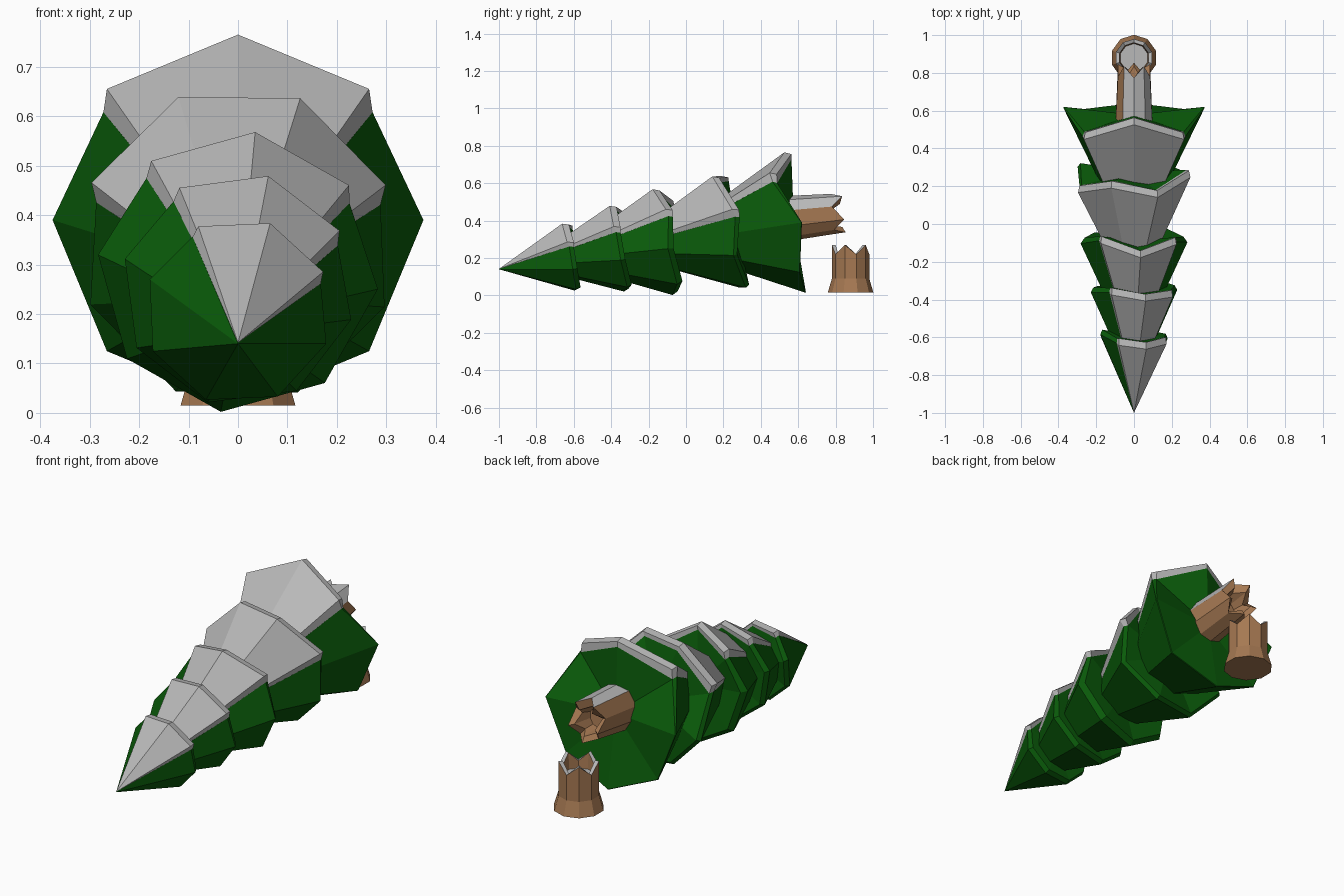
import bpy
import bmesh
from math import sin, cos, pi, radians
from mathutils import Matrix, Vector

cube = bpy.data.objects.get("Cube")
if cube:
    bpy.data.objects.remove(cube)


def material(name, rgb):
    m = bpy.data.materials.new(name)
    m.use_nodes = True
    m.diffuse_color = (*rgb, 1)
    m.node_tree.nodes["Principled BSDF"].inputs["Base Color"].default_value = (*rgb, 1)
    return m


GREEN = material("needle_green", (0.003, 0.107, 0.003))
SNOW = material("snow_white", (0.48, 0.48, 0.48))
BROWN = material("bark_brown", (0.38, 0.19, 0.085))


def finish(name, bm, mats):
    bmesh.ops.recalc_face_normals(bm, faces=bm.faces)
    mesh = bpy.data.meshes.new(name)
    bm.to_mesh(mesh)
    bm.free()
    for m in mats:
        mesh.materials.append(m)
    obj = bpy.data.objects.new(name, mesh)
    bpy.context.collection.objects.link(obj)
    return obj


def axis_z(y):
    return 0.14 + 0.156 * (y + 1)


def tier(n, tip_y, back_y, mid_z, r, tilt, phase, snow_count, lip, hollow, ragged):
    """One eight-sided layer of branches with a slab of snow on its upper faces.
    ragged: how far each rim corner is pushed back, in hundredths."""
    first = 1 if n == 5 else 0
    snow_span = range(first, first + snow_count)

    def point(i, scale, off, shift=0.0):
        a = radians(phase + 45 * (i + shift))
        h = r * scale * sin(a)
        return Vector((r * scale * cos(a), back_y - tilt * h + off + ragged[i] / 100,
                       mid_z + h))

    def lean(i):
        # The snow's lower edges rest further round the cone
        return -0.14 if i == snow_span[0] else 0.14 if i == snow_span[-1] else 0.0

    tip = Vector((0, tip_y, axis_z(tip_y)))

    # Green branches: cone, narrow rim, closed back
    bm = bmesh.new()
    apex = bm.verts.new(tip)
    back = bm.verts.new((0, back_y + hollow, mid_z))
    front_ring, back_ring = [], []
    for i in range(8):
        if i in snow_span:
            front, rear = point(i, 0.93, -0.02, lean(i)), point(i, 0.9, 0.004, lean(i))
        else:
            front, rear = point(i, 1, 0), point(i, 1 - 2.5 * lip, lip)
        front_ring.append(bm.verts.new(front))
        back_ring.append(bm.verts.new(rear))
    for i in range(8):
        j = (i + 1) % 8
        bm.faces.new((apex, front_ring[i], front_ring[j]))
        bm.faces.new((front_ring[i], back_ring[i], back_ring[j], front_ring[j]))
        bm.faces.new((back_ring[i], back, back_ring[j]))
    finish(f"branch_layer_{n}", bm, [GREEN])

    # Snow slab following the upper faces
    bm = bmesh.new()
    apex = bm.verts.new(tip + Vector((0, 0, 0.002)))
    cols = [[bm.verts.new(p) for p in (point(i, 1, -0.03), point(i, 0.975, 0.006),
                                       point(i, 0.9, 0.004, lean(i)),
                                       point(i, 0.93, -0.02, lean(i)))]
            for i in snow_span]
    for a, b in zip(cols, cols[1:]):
        bm.faces.new((apex, a[0], b[0]))
        for k in range(3):
            bm.faces.new((a[k], a[k + 1], b[k + 1], b[k]))
        bm.faces.new((a[3], apex, b[3]))
    for c in (cols[0], cols[-1]):
        bm.faces.new((apex, c[0], c[3]))
        bm.faces.new(c)
    finish(f"snow_layer_{n}", bm, [SNOW])


# Layers from the tip to the widest end
tier(1, -1.00, -0.60, 0.205, 0.190, 0.07, 25, 3, 0.025, 0.01, (0, -2, 0, 2, -1, -1, 0, -1))
tier(2, -0.87, -0.355, 0.25, 0.237, 0.10, 30, 3, 0.025, 0.01, (1, 0, 3, 0, -1, 0, 2, 0))
tier(3, -0.71, -0.10, 0.285, 0.285, 0.10, 38, 3, 0.03, 0.01, (4, -2, 5, 0, 1, 0, 3, 0))
tier(4, -0.41, 0.275, 0.34, 0.322, 0.15, 22, 4, 0.02, 0.0, (2, -6, -1, -6, 1, -4, 0, -4))
tier(5, -0.15, 0.597, 0.39, 0.375, 0.11, 0, 3, 0.003, -0.02, (2, -9, 0, -9, 2, -2, 0, -2))


def broken_wood(name, rings, matrix, snow_rule, puff):
    """Ten-sided broken wood: rings are (radius, height, splinter height)."""
    bm = bmesh.new()
    loops = []
    for r, z, jag in rings:
        loops.append([bm.verts.new((r * cos(pi * i / 5 + pi / 10),
                                    r * sin(pi * i / 5 + pi / 10),
                                    z + (jag if i % 2 else -jag))) for i in range(10)])
    level = {}
    for k, (a, b) in enumerate(zip(loops, loops[1:])):
        for i in range(10):
            j = (i + 1) % 10
            level[bm.faces.new((a[i], a[j], b[j], b[i]))] = k
    level[bm.faces.new(loops[0])] = -1
    level[bm.faces.new(loops[-1])] = len(rings)
    bm.transform(matrix)
    bmesh.ops.recalc_face_normals(bm, faces=bm.faces)
    snowy = [f for f in bm.faces if snow_rule(level[f], f.normal)]
    for f in snowy:
        f.material_index = 1
    # Thicken the snow on top
    for v in {v for f in snowy for v in f.verts}:
        v.co.z += puff
    finish(name, bm, [BROWN, SNOW])


# Standing stump with snow on the splintered rim and in the hollow
broken_wood("stump",
            [(0.122, 0, 0), (0.1, 0.075, 0), (0.1, 0.23, 0.025),
             (0.08, 0.23, 0.025), (0.075, 0.17, 0)],
            Matrix.Translation((0, 0.88, 0.015)),
            lambda k, n: k in (2, 5), 0)

# Fallen trunk with snow on the upper side
snow_up = Vector((0.31, 0, 0.95))
lie = (Matrix.Translation((0, 0.5, 0.4)) @ Matrix.Rotation(radians(-84), 4, 'X')
       @ Matrix.Diagonal((0.95, 1.05, 1, 1)))
broken_wood("fallen_trunk",
            [(0.11, 0, 0), (0.094, 0.315, -0.03), (0.065, 0.3, -0.03), (0.05, 0.22, 0)],
            lie, lambda k, n: k == 0 and n.dot(snow_up) > 0.6, 0.015)
